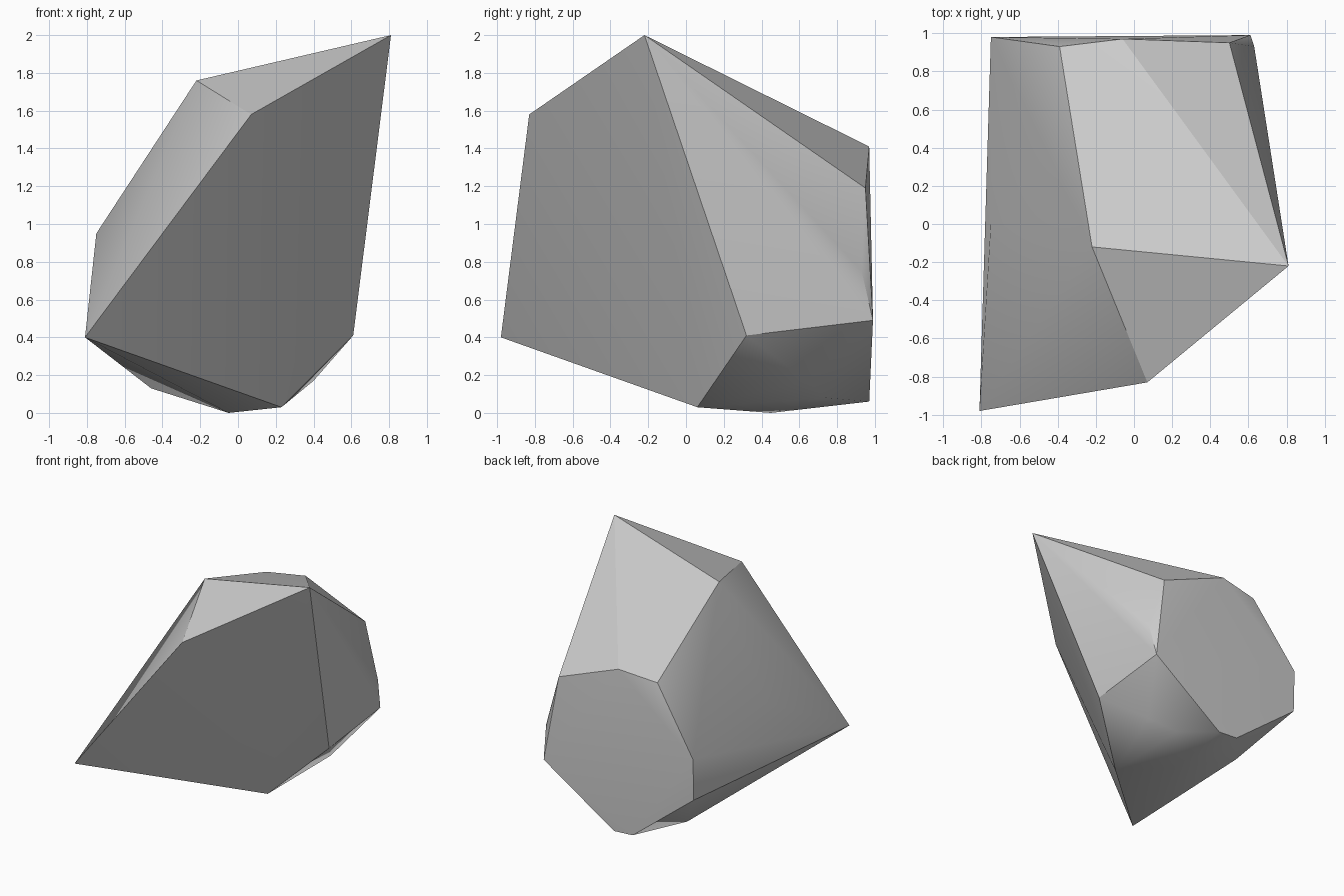
import bpy
import bmesh
import math

# Remove the default cube only
default_cube = bpy.data.objects.get("Cube")
if default_cube:
    bpy.data.objects.remove(default_cube, do_unlink=True)


def make_material(name, colour):
    material = bpy.data.materials.new(name)
    material.use_nodes = True
    material.diffuse_color = colour
    shader = next(n for n in material.node_tree.nodes if n.type == "BSDF_PRINCIPLED")
    shader.inputs["Base Color"].default_value = colour
    shader.inputs["Roughness"].default_value = 0.9
    return material


def hull_object(name, corners, material, crease_angle):
    """Wrap a faceted stone around its corner points."""
    bm = bmesh.new()
    for corner in corners:
        bm.verts.new(corner)
    bmesh.ops.convex_hull(bm, input=bm.verts[:])
    # Drop any corner that ended up inside the stone
    loose = [v for v in bm.verts if not v.link_faces]
    bmesh.ops.delete(bm, geom=loose, context="VERTS")
    bmesh.ops.recalc_face_normals(bm, faces=bm.faces[:])
    mesh = bpy.data.meshes.new(name)
    bm.to_mesh(mesh)
    bm.free()
    mesh.materials.append(material)
    stone = bpy.data.objects.new(name, mesh)
    bpy.context.collection.objects.link(stone)
    # Soft transitions between shallow facets, crisp creases elsewhere
    bpy.ops.object.select_all(action="DESELECT")
    stone.select_set(True)
    bpy.context.view_layer.objects.active = stone
    bpy.ops.object.shade_smooth_by_angle(angle=crease_angle)
    return stone


# Sloping crown: peak, shoulder and the two front tips
crown = [
    (0.81, -0.22, 2), (-0.22, -0.12, 1.76),
    (0.07, -0.83, 1.58), (-0.81, -0.98, 0.4),
]

# Rim of the flat back facet
back_rim = [
    (0.5, 0.95, 1.19), (-0.06, 0.97, 1.41), (-0.39, 0.93, 1.37),
    (-0.75, 0.98, 0.85), (-0.75, 0.97, 0.51), (-0.19, 0.97, 0.07),
    (-0.02, 0.97, 0.06), (0.61, 0.99, 0.49),
]

# Bulges on the two flanks
flanks = [(-0.75, 0.01, 0.95), (0.63, 0.93, 0.75), (0.61, 0.32, 0.41)]

# Rounded underside
underside = [
    (0.23, 0.06, 0.03), (-0.05, 0.45, 0), (-0.46, 0.64, 0.13),
    (0.4, 0.64, 0.17), (0.2, 0.74, 0.08),
]

stone_grey = make_material("stone grey", (0.6, 0.6, 0.6, 1))
hull_object("rock", crown + back_rim + flanks + underside,
            stone_grey, math.radians(30))
